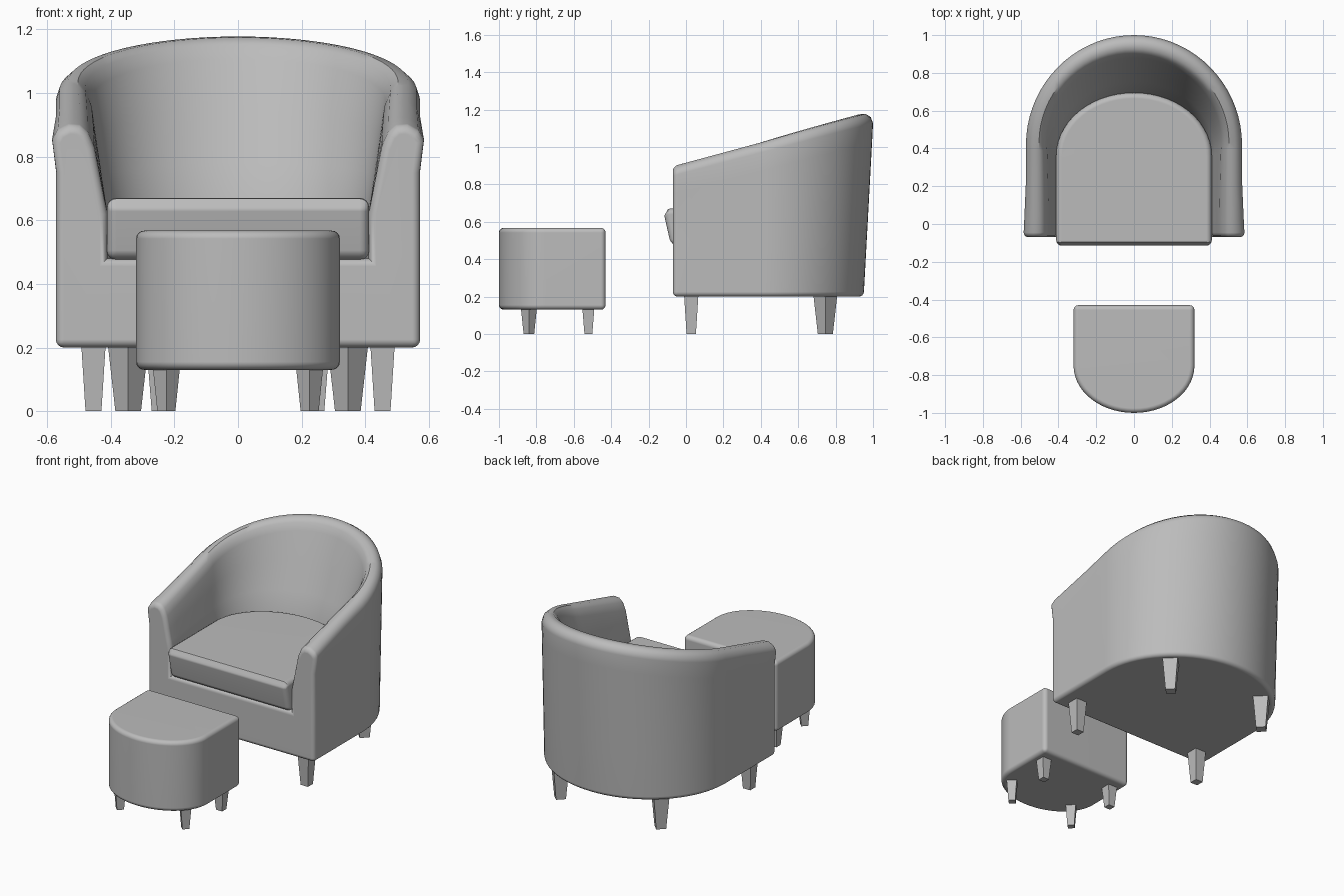
import bpy, bmesh
from math import sin, cos, pi, radians, hypot
from mathutils import Matrix

cube = bpy.data.objects.get("Cube")
if cube:
    bpy.data.objects.remove(cube)

GREY = (0.5, 0.5, 0.5, 1)
fabric = bpy.data.materials.new("plain_grey")
fabric.use_nodes = True
fabric.diffuse_color = GREY
fabric.node_tree.nodes["Principled BSDF"].inputs["Base Color"].default_value = GREY


def finish(bm, name, smooth=True):
    """Turn a bmesh into a shaded object."""
    bmesh.ops.recalc_face_normals(bm, faces=bm.faces[:])
    mesh = bpy.data.meshes.new(name)
    bm.to_mesh(mesh)
    bm.free()
    mesh.materials.append(fabric)
    obj = bpy.data.objects.new(name, mesh)
    bpy.context.collection.objects.link(obj)
    if smooth:
        bpy.ops.object.select_all(action="DESELECT")
        obj.select_set(True)
        bpy.context.view_layer.objects.active = obj
        bpy.ops.object.shade_smooth_by_angle(angle=radians(40))
        mod = obj.modifiers.new("even_shading", "WEIGHTED_NORMAL")
        mod.keep_sharp = True
    return obj


def round_edges(bm, width):
    """Round every sharp outward edge."""
    bmesh.ops.recalc_face_normals(bm, faces=bm.faces[:])
    edges = [e for e in bm.edges if e.calc_face_angle_signed(0) > radians(50)]
    bmesh.ops.bevel(bm, geom=edges, offset=width, segments=4, profile=0.5,
                    affect="EDGES", clamp_overlap=False)


def d_block(half, flat_y, centre_y, depth, z0, z1, width, steps=28):
    """Upholstered block with one flat side and one round side."""
    outline = [(half, flat_y)]
    for i in range(steps + 1):
        a = pi * i / steps
        outline.append((half * cos(a), centre_y + depth * sin(a)))
    outline.append((-half, flat_y))
    bm = bmesh.new()
    low, high = [[bm.verts.new((x, y, z)) for x, y in outline] for z in (z0, z1)]
    bm.faces.new(low)
    bm.faces.new(high)
    n = len(outline)
    for i in range(n):
        j = (i + 1) % n
        bm.faces.new((low[i], low[j], high[j], high[i]))
    round_edges(bm, width)
    return bm


# Tub shell: a section swept round a U, with the seat base closed in
FRONT, BASE, DECK = -0.07, 0.2, 0.48
OUT_HALF, OUT_Y, OUT_DEPTH = 0.572, 0.42, 0.58
IN_HALF, IN_Y, IN_DEPTH = 0.41, 0.36, 0.33


def section(c, s, f):
    """Points of one wall section, from the outer foot to the inner foot."""
    ox, oy = OUT_HALF * c, FRONT + f * (OUT_Y - FRONT) + OUT_DEPTH * s
    ix, iy = IN_HALF * c, FRONT + f * (IN_Y - FRONT) + IN_DEPTH * s
    thick = hypot(ix - ox, iy - oy)
    dx, dy = (ix - ox) / thick, (iy - oy) / thick
    h = 0.915 + 0.262 * oy
    flare = 0.013 * max(0, 1 - (oy - FRONT) / 0.3)
    wall_z, foot_z = h - 0.07, 0.62
    points = [(0, BASE), (0, 0.5), (0, h - 0.15), (-flare, h - 0.05),
              (0.012 - flare / 2, h - 0.018), (0.04, h), (0.075, h - 0.003),
              (0.1, h - 0.025), (0.12, wall_z)]
    for k in (0.33, 0.67, 1):
        points.append((0.12 + k * (thick - 0.12), wall_z + k * (foot_z - wall_z)))
    points.append((thick, DECK))
    result = []
    for i, (d, z) in enumerate(points):
        lean = 0.05 * s * max(0, 1.12 - z) / 0.92 if i < 4 else 0
        result.append((ox + dx * d, oy + dy * d - lean, z))
    return result


straight = (0, 0.2, 0.6)
stations = [(1, 0, f) for f in straight]
stations += [(cos(pi * i / 36), sin(pi * i / 36), 1) for i in range(37)]
stations += [(-1, 0, f) for f in reversed(straight)]
bm = bmesh.new()
rows = [[bm.verts.new(p) for p in section(*st)] for st in stations]
for a, b in zip(rows, rows[1:]):
    for i in range(len(a) - 1):
        bm.faces.new((a[i], a[i + 1], b[i + 1], b[i]))
bm.faces.new([r[0] for r in rows])
bm.faces.new([r[-1] for r in rows])
bm.faces.new(rows[0] + rows[-1][::-1])
round_edges(bm, 0.025)
finish(bm, "chair_shell")

# Seat cushion with a crowned top and a slanted nose
bm = d_block(0.412, -0.115, 0.36, 0.335, 0.475, 0.67, 0.03)
for v in bm.verts:
    if v.co.y < 0:
        if v.co.z < 0.6:
            v.co.y += 0.035 * (0.6 - v.co.z) / 0.12
        elif v.co.y < -0.1:
            v.co.z -= 0.012
finish(bm, "seat_cushion")

# Footstool
finish(d_block(0.32, -0.43, -0.75, -0.25, 0.13, 0.567, 0.025), "footstool_body")


# Tapered square legs, mirrored left and right
def leg(name, x, y, height, top, bottom, turn):
    bm = bmesh.new()
    bmesh.ops.create_cone(bm, cap_ends=True, segments=4, radius1=bottom * 0.707,
                          radius2=top * 0.707, depth=height,
                          matrix=Matrix.Translation((x, y, height / 2))
                          @ Matrix.Rotation(radians(turn), 4, "Z"))
    finish(bm, name, smooth=False)


for side, sx in (("left", 1), ("right", -1)):
    leg("chair_front_leg_" + side, sx * 0.454, 0.028, 0.22, 0.078, 0.05, 45)
    leg("chair_back_leg_" + side, sx * 0.345, 0.745, 0.22, 0.092, 0.057, 0)
    leg("footstool_front_leg_" + side, sx * 0.225, -0.84, 0.15, 0.062, 0.04, 0)
    leg("footstool_back_leg_" + side, sx * 0.25, -0.522, 0.15, 0.066, 0.042, 45)
